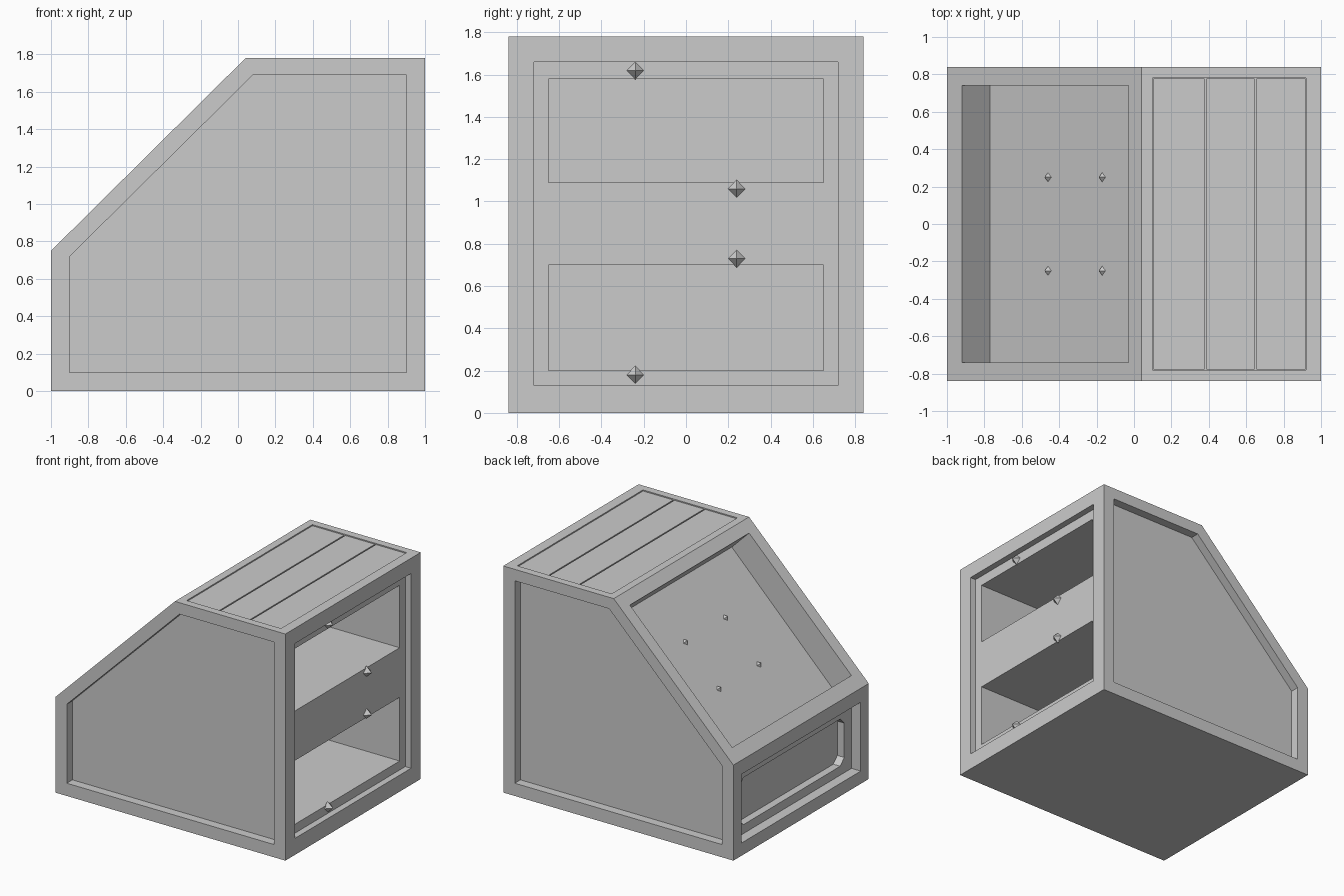
import bpy
import bmesh
from mathutils import Vector, Matrix

cube = bpy.data.objects.get("Cube")
if cube:
    bpy.data.objects.remove(cube, do_unlink=True)

grey = bpy.data.materials.new("plain grey")
grey.use_nodes = True
colour = (0.6, 0.6, 0.6, 1)
grey.diffuse_color = colour
grey.node_tree.nodes["Principled BSDF"].inputs["Base Color"].default_value = colour


def finish(name, bm):
    bmesh.ops.recalc_face_normals(bm, faces=bm.faces)
    mesh = bpy.data.meshes.new(name)
    bm.to_mesh(mesh)
    bm.free()
    mesh.materials.append(grey)
    obj = bpy.data.objects.new(name, mesh)
    bpy.context.collection.objects.link(obj)
    return obj


def prism(name, profile, start, end, axis="y"):
    """Extrude an (x, z) profile along y, or a (y, z) profile along x."""
    bm = bmesh.new()
    place = (lambda a, b: (a, start, b)) if axis == "y" else (lambda a, b: (start, a, b))
    face = bm.faces.new([bm.verts.new(place(a, b)) for a, b in profile])
    grown = bmesh.ops.extrude_face_region(bm, geom=[face])["geom"]
    offset = Vector((0, end - start, 0) if axis == "y" else (end - start, 0, 0))
    moved = [v for v in grown if isinstance(v, bmesh.types.BMVert)]
    bmesh.ops.translate(bm, vec=offset, verts=moved)
    return finish(name, bm)


def box(name, x, y, z):
    return prism(name, [(x[0], z[0]), (x[1], z[0]), (x[1], z[1]), (x[0], z[1])], *y)


def carve(body, cutter):
    """Cut a recess out of the body and discard the cutter."""
    cutter.hide_render = True
    mod = body.modifiers.new("recess", "BOOLEAN")
    mod.operation = "DIFFERENCE"
    mod.solver = "EXACT"
    mod.object = cutter
    graph = bpy.context.evaluated_depsgraph_get()
    mesh = bpy.data.meshes.new_from_object(body.evaluated_get(graph))
    body.modifiers.remove(mod)
    body.data = mesh
    bpy.data.objects.remove(cutter, do_unlink=True)


def stud(name, location, normal, radius, height):
    bm = bmesh.new()
    turn = Vector(normal).to_track_quat("Z", "Y").to_matrix().to_4x4()
    bmesh.ops.create_cone(bm, cap_ends=True, segments=4, radius1=radius, radius2=0,
                          depth=height, matrix=Matrix.Translation(location) @ turn)
    return finish(name, bm)


# Wedge-shaped cabinet body
body = prism("cabinet_body", [(-1, 0), (1, 0), (1, 1.78), (0.04, 1.78), (-1, 0.75)],
             -0.84, 0.84)

# Recessed panels on the two large walls
panel = [(-0.9, 0.1), (0.9, 0.1), (0.9, 1.69), (0.08, 1.69), (-0.9, 0.72)]
for side in (-1, 1):
    carve(body, prism("wall_cutter", panel, side * 0.77, side * 0.95))

# Square-walled sloping pocket
carve(body, prism("slope_cutter",
                  [(-0.77, 0.67), (0.12, 1.56), (-0.03, 1.71), (-0.13, 1.81),
                   (-1.02, 0.93), (-0.92, 0.83)], -0.74, 0.74))

# Framed opening with two shelves
carve(body, box("frame_cutter", (0.95, 1.1), (-0.72, 0.72), (0.13, 1.66)))
for low, high in ((0.2, 0.7), (1.09, 1.58)):
    carve(body, box("shelf_cutter", (0.25, 1.1), (-0.65, 0.65), (low, high)))

# Stepped low end panel with clipped corners
carve(body, box("end_cutter", (-1.1, -0.92), (-0.74, 0.74), (0.1, 0.64)))
clipped = [(-0.65, 0.22), (-0.6, 0.17), (0.6, 0.17), (0.65, 0.22),
           (0.65, 0.49), (0.6, 0.54), (-0.6, 0.54), (-0.65, 0.49)]
carve(body, prism("end_pocket_cutter", clipped, -1.1, -0.86, axis="x"))

# Top planks set in a shallow tray
carve(body, box("top_cutter", (0.1, 0.92), (-0.78, 0.78), (1.75, 1.9)))
for i, (x0, x1) in enumerate(((0.103, 0.378), (0.388, 0.645), (0.655, 0.917))):
    box(f"top_plank_{i + 1}", (x0, x1), (-0.777, 0.777), (1.745, 1.773))

# Studs on the sloping pocket floor
for x in (-0.46, -0.17):
    for y in (-0.25, 0.25):
        stud("slope_stud", (x, y, x + 1.44), (-1, 0, 1), 0.05, 0.05)

# Studs on the shelf frame
for y, z in ((-0.24, 1.62), (0.24, 1.06), (0.24, 0.73), (-0.24, 0.18)):
    stud("shelf_stud", (0.97, y, z), (1, 0, 0), 0.045, 0.05)
